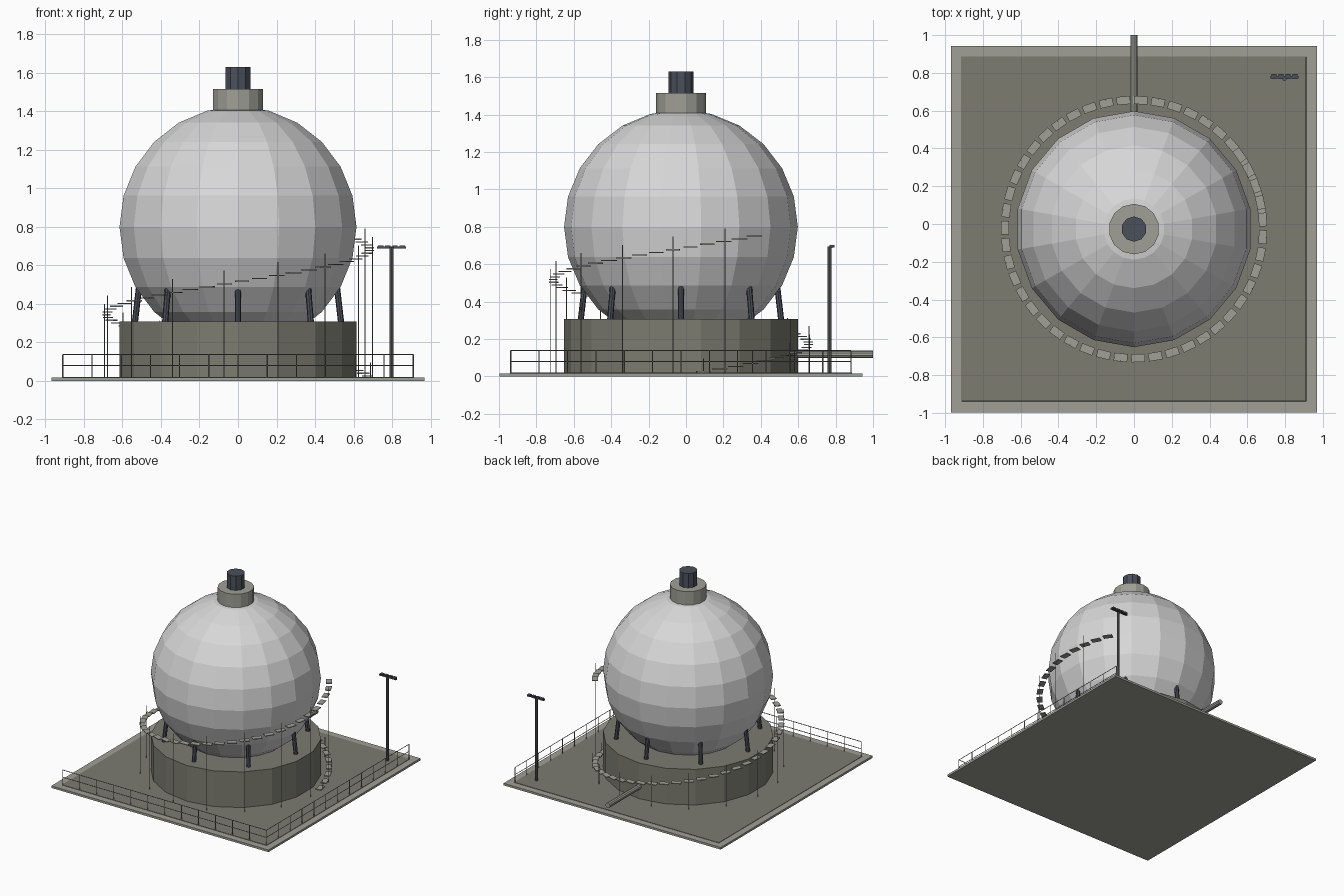
import bpy
import bmesh
from math import sin, cos, pi, radians
from mathutils import Vector, Matrix

cube = bpy.data.objects.get("Cube")
if cube:
    bpy.data.objects.remove(cube, do_unlink=True)

CY = -0.027          # centre line of the tank in y
TOP = 0.02           # top of the foundation slab


def material(name, rgb):
    m = bpy.data.materials.new(name)
    m.use_nodes = True
    col = (*rgb, 1.0)
    m.diffuse_color = col
    m.node_tree.nodes["Principled BSDF"].inputs["Base Color"].default_value = col
    return m


shell = material("shell white", (0.68, 0.68, 0.68))
concrete = material("light concrete", (0.35, 0.35, 0.31))
ground = material("dark concrete", (0.2, 0.2, 0.165))
slate = material("slate blue", (0.07, 0.08, 0.105))
steel = material("rail steel", (0.26, 0.27, 0.26))
pole_grey = material("pole grey", (0.12, 0.13, 0.125))


def finish(name, bm, mat):
    bmesh.ops.recalc_face_normals(bm, faces=bm.faces)
    me = bpy.data.meshes.new(name)
    bm.to_mesh(me)
    bm.free()
    me.materials.append(mat)
    ob = bpy.data.objects.new(name, me)
    bpy.context.collection.objects.link(ob)
    return ob


def add_box(bm, centre, size, turn=0.0):
    mat = (Matrix.Translation(centre) @ Matrix.Rotation(turn, 4, 'Z')
           @ Matrix.Diagonal((*size, 1)))
    bmesh.ops.create_cube(bm, size=1, matrix=mat)


def add_rod(bm, a, b, r, sides=4):
    a, b = Vector(a), Vector(b)
    d = b - a
    rot = d.to_track_quat('Z', 'Y').to_matrix().to_4x4()
    bmesh.ops.create_cone(bm, cap_ends=True, segments=sides, radius1=r, radius2=r,
                          depth=d.length, matrix=Matrix.Translation((a + b) / 2) @ rot)


def lathe(name, profile, sides, mat):
    """Turn (radius, height) points about the tank axis, with a corner on +y."""
    bm = bmesh.new()
    rings = []
    for r, z in profile:
        rings.append([bm.verts.new((r * cos(pi / 2 + 2 * pi * i / sides),
                                    CY + r * sin(pi / 2 + 2 * pi * i / sides), z))
                      for i in range(sides)])
    for lo, hi in zip(rings, rings[1:]):
        for i in range(sides):
            j = (i + 1) % sides
            bm.faces.new((lo[i], lo[j], hi[j], hi[i]))
    bm.faces.new(rings[0])
    bm.faces.new(rings[-1])
    return finish(name, bm, mat)


# Foundation slab and darker yard surface
bm = bmesh.new()
add_box(bm, (0, CY, 0.0085), (1.94, 1.94, 0.017))
finish("foundation_slab", bm, concrete)
bm = bmesh.new()
add_box(bm, (0, CY, 0.0165), (1.83, 1.83, 0.007))
finish("yard_surface", bm, ground)

# Drum base, spherical tank, collar and vent cap
lathe("drum_base", [(0.625, 0.015), (0.625, 0.308)], 18, ground)
R, CZ, RINGS = 0.625, 0.8, 12
arc = [(max(R * cos(a), 0.001), CZ + R * sin(a))
       for a in (-pi / 2 + pi * k / RINGS for k in range(RINGS + 1))]
lathe("tank_sphere", arc, 18, shell)
lathe("top_collar", [(0.134, 1.405), (0.134, 1.515)], 14, concrete)
lathe("vent_cap", [(0.067, 1.5), (0.067, 1.63)], 10, slate)

# Eight leaning legs
bm = bmesh.new()
for k in range(8):
    c, s = cos(k * pi / 4), sin(k * pi / 4)
    add_rod(bm, (0.537 * c, CY + 0.537 * s, 0.29),
            (0.515 * c, CY + 0.515 * s, 0.48), 0.016, 8)
finish("support_legs", bm, slate)

# Spiral stair treads with posts under every third one
STEPS = 51
START, END = radians(10), radians(395)
treads, posts = bmesh.new(), bmesh.new()
for k in range(STEPS):
    t = k / (STEPS - 1)
    a = START + (END - START) * t
    z = 0.025 + 0.725 * t
    add_box(treads, (0.683 * cos(a), CY + 0.683 * sin(a), z), (0.043, 0.072, 0.006), a)
    if k % 3 == 0:
        x, y = 0.7 * cos(a), CY + 0.7 * sin(a)
        add_rod(posts, (x, y, TOP), (x, y, z + 0.07), 0.0025)
finish("stair_treads", treads, concrete)
finish("stair_posts", posts, steel)

# Railings along the front and the +x side
SPANS, EDGE, RAIL = 12, 0.91, 0.138
rails = bmesh.new()
corner = (EDGE, CY - EDGE)
for far in ((-EDGE, CY - EDGE), (EDGE, CY + EDGE)):
    for z in (RAIL, 0.08):
        add_rod(rails, (*corner, z), (*far, z), 0.003)
    for k in range(SPANS + 1):
        p = Vector(corner).lerp(Vector(far), k / SPANS)
        add_rod(rails, (p.x, p.y, 0.015), (p.x, p.y, RAIL), 0.003)
finish("railings", rails, steel)

# Outlet pipe at the back
bm = bmesh.new()
add_rod(bm, (0, 0.55, 0.118), (0, 1.0, 0.118), 0.02, 10)
finish("outlet_pipe", bm, concrete)

# Floodlight mast
LX, LY = 0.797, 0.768
bm = bmesh.new()
add_rod(bm, (LX, LY, 0.015), (LX, LY, 0.695), 0.011, 8)
finish("light_mast", bm, pole_grey)
bm = bmesh.new()
add_box(bm, (LX, LY + 0.008, 0.692), (0.15, 0.014, 0.01))
for k in range(4):
    add_box(bm, (LX + (k - 1.5) * 0.037, LY + 0.012, 0.697), (0.028, 0.026, 0.014))
finish("floodlights", bm, slate)
